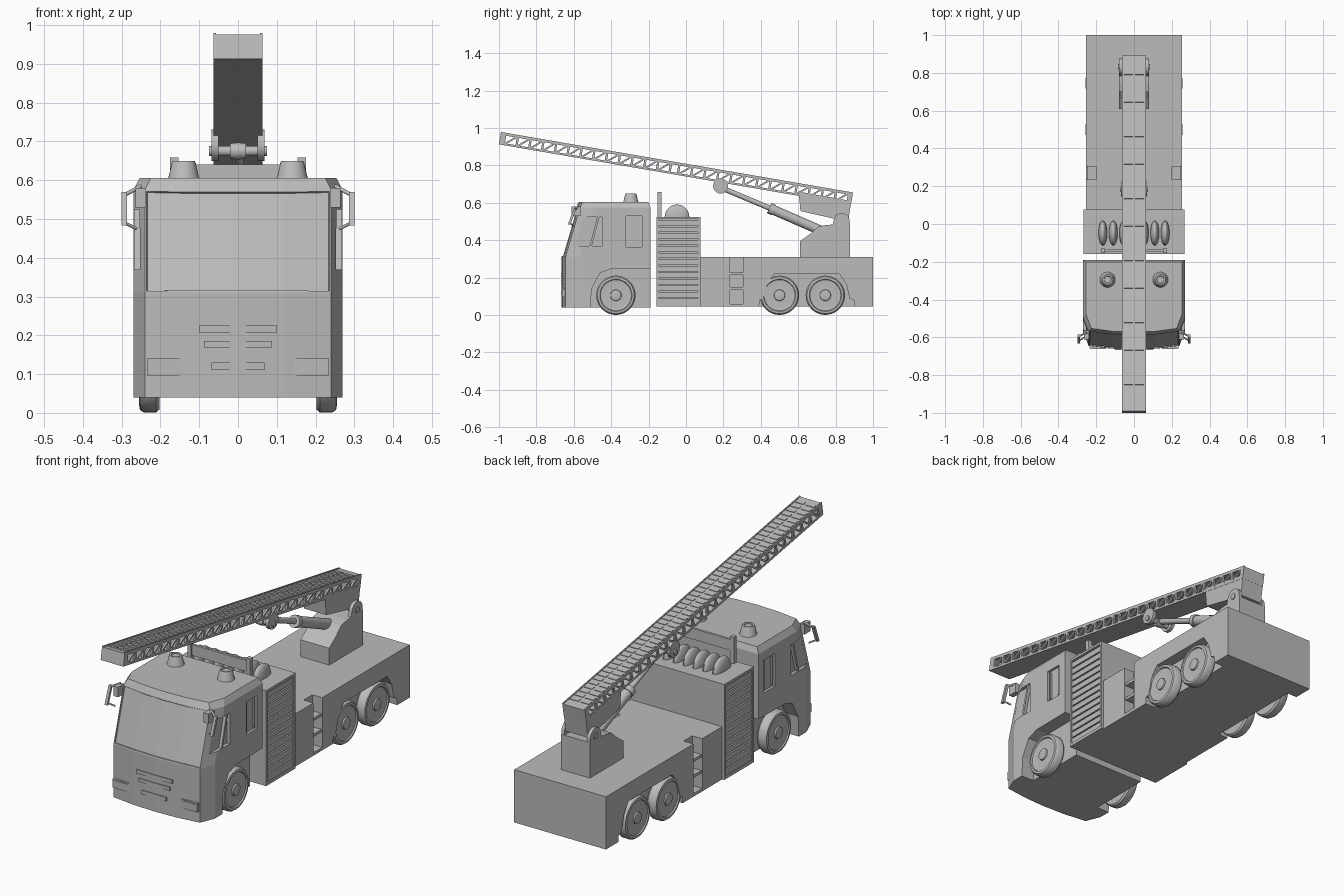
import bpy, bmesh, math
from mathutils import Vector, Matrix

if "Cube" in bpy.data.objects:
    bpy.data.objects.remove(bpy.data.objects["Cube"])

grey = bpy.data.materials.new("light_grey")
grey.diffuse_color = (0.5, 0.5, 0.5, 1)
grey.use_nodes = True
grey.node_tree.nodes["Principled BSDF"].inputs["Base Color"].default_value = grey.diffuse_color


def finish(name, bm, smooth=False):
    bmesh.ops.recalc_face_normals(bm, faces=bm.faces)
    me = bpy.data.meshes.new(name)
    bm.to_mesh(me)
    bm.free()
    me.materials.append(grey)
    if smooth:
        me.shade_smooth()
        me.set_sharp_from_angle(angle=math.radians(35))
    ob = bpy.data.objects.new(name, me)
    bpy.context.collection.objects.link(ob)
    return ob


def boxes(name, items, matrix=None):
    """One object from (x0,x1,y0,y1,z0,z1) boxes."""
    bm = bmesh.new()
    for x0, x1, y0, y1, z0, z1 in items:
        m = Matrix.Translation(((x0 + x1) / 2, (y0 + y1) / 2, (z0 + z1) / 2)) @ \
            Matrix.Diagonal((abs(x1 - x0), y1 - y0, z1 - z0, 1))
        bmesh.ops.create_cube(bm, size=1, matrix=m)
    if matrix:
        bm.transform(matrix)
    return finish(name, bm)


def add_prism(bm, pts, x0, x1):
    """Extrude a (y, z) outline along x."""
    a = [bm.verts.new((x0, y, z)) for y, z in pts]
    b = [bm.verts.new((x1, y, z)) for y, z in pts]
    bm.faces.new(a)
    bm.faces.new(b)
    for i in range(len(pts)):
        j = (i + 1) % len(pts)
        bm.faces.new((a[i], a[j], b[j], b[i]))


def prism(name, pts, x0, x1):
    bm = bmesh.new()
    add_prism(bm, pts, x0, x1)
    return finish(name, bm)


def lathe(name, profile, origin, axis, seg=40):
    """Spin a (radius, height) profile around an axis."""
    bm = bmesh.new()
    rings = []
    for r, h in profile:
        rings.append([bm.verts.new((r * math.cos(2 * math.pi * i / seg),
                                    r * math.sin(2 * math.pi * i / seg), h)) for i in range(seg)])
    for p, q in zip(rings, rings[1:]):
        for i in range(seg):
            j = (i + 1) % seg
            bm.faces.new((p[i], p[j], q[j], q[i]))
    bm.faces.new(rings[0])
    bm.faces.new(rings[-1])
    rot = Vector((0, 0, 1)).rotation_difference(Vector(axis)).to_matrix().to_4x4()
    bm.transform(Matrix.Translation(origin) @ rot)
    return finish(name, bm, True)


def rod(name, p, q, r):
    d = Vector(q) - Vector(p)
    return lathe(name, [(r, 0), (r, d.length)], p, d.normalized(), 24)


def cut(ob, cutters):
    """Subtract the cutters, apply, then remove them."""
    for c in cutters:
        c.hide_render = True
        m = ob.modifiers.new("cut", "BOOLEAN")
        m.operation, m.object, m.solver = "DIFFERENCE", c, "EXACT"
    dg = bpy.context.evaluated_depsgraph_get()
    me = bpy.data.meshes.new_from_object(ob.evaluated_get(dg))
    ob.modifiers.clear()
    ob.data = me
    for c in cutters:
        bpy.data.objects.remove(c)


# Cab: bowed front lofted up to a raked windscreen
plan = [(0, -.665), (.12, -.66), (.24, -.645), (.27, -.57), (.27, -.19)]
plan = plan + [(-x, y) for x, y in reversed(plan[1:])]
bm = bmesh.new()
rings = []
for z, shift, sx, back in [(.04, 0, 1, 0), (.31, 0, 1, 0), (.575, .078, 1, 0), (.605, .092, .94, .012)]:
    rings.append([bm.verts.new((x * sx, y + shift if y < -.3 else y - back, z)) for x, y in plan])
for p, q in zip(rings, rings[1:]):
    for i in range(len(p)):
        j = (i + 1) % len(p)
        bm.faces.new((p[i], p[j], q[j], q[i]))
bm.faces.new(rings[0])
bm.faces.new(rings[-1])
bmesh.ops.recalc_face_normals(bm, faces=bm.faces)
screen = [f for f in bm.faces if f.normal.y < -.8 and .35 < f.calc_center_median().z < .55]
bmesh.ops.inset_region(bm, faces=screen, thickness=.006, depth=0)
bmesh.ops.inset_region(bm, faces=screen, thickness=.002, depth=-.006)
cab = finish("cab", bm)

# Wheel arches and side windows cut into the cab
front_arch = [(-.512, 0), (-.505, .14), (-.46, .225), (-.40, .247), (-.1, .25), (-.1, 0)]
window_a = [(-.595, .37), (-.548, .525), (-.45, .525), (-.45, .37)]
window_b = [(-.32, .365), (-.32, .53), (-.235, .53), (-.235, .365)]
cutters = []
for s in (1, -1):
    cutters += [prism("arch_cutter", front_arch, s * .2, s * .4),
                prism("window_cutter", window_a, s * .253, s * .4),
                prism("window_cutter", window_b, s * .257, s * .4)]
cut(cab, cutters)
for s in (1, -1):
    prism("window_pillar", [(-.515, .37), (-.475, .525), (-.463, .525), (-.503, .37)], s * .25, s * .268)
    boxes("window_post", [(s * .25, s * .264, -.312, -.304, .375, .52),
                          (s * .25, s * .264, -.251, -.243, .375, .52)])

# Front grille slots and headlights
boxes("grille", [(-.1, .1, -.668, -.65, .207, .225), (-.088, .088, -.668, -.65, .168, .185),
                 (-.068, .068, -.668, -.65, .11, .13)])
for s in (1, -1):
    boxes("headlight", [(s * .145, s * .235, -.660, -.64, .096, .14)])
    boxes("headlight_lens", [(s * .151, s * .229, -.662, -.64, .102, .134)])

    # Mirrors on bent arms
    prism("mirror", [(-.632, .483), (-.60, .57), (-.586, .57), (-.618, .483)], s * .286, s * .3)
    boxes("mirror_mount", [(s * .238, s * .264, -.612, -.565, .53, .58)])
    rod("mirror_arm_top", (s * .25, -.575, .585), (s * .292, -.594, .562), .005)
    rod("mirror_arm_low", (s * .262, -.60, .475), (s * .292, -.618, .49), .004)

    # Roof beacons
    lathe("beacon", [(.041, 0), (.038, .008), (.031, .04), (.028, .046), (.02, .046), (.018, .042)],
          (s * .14, -.295, .604), (0, 0, 1), 32)

# Equipment box with roller shutters
locker = boxes("equipment_box", [(-.267, .267, -.158, .077, .045, .525)])
cut(locker, [boxes("shutter_cutter", [(s * .245, s * .4, -.147, .064, .06, .513)]) for s in (1, -1)])
for s in (1, -1):
    bm = bmesh.new()
    n, step = 13, .453 / 13
    for i in range(n):
        z = .06 + i * step
        add_prism(bm, [(-.147, z), (-.147, z + step * .8), (.064, z + step * .8), (.064, z)], s * .243, s * .262)
    finish("shutter_slats", bm)

# Hose reels and light bar on the box
for i in range(-3, 4):
    bm = bmesh.new()
    bmesh.ops.create_uvsphere(bm, u_segments=24, v_segments=14, radius=1,
                              matrix=Matrix.Translation((i * .055, -.048, .525)) @ Matrix.Diagonal((.023, .066, .066, 1)))
    finish("hose_reel", bm, True)
boxes("light_bar", [(-.165, .165, -.146, -.134, .585, .64)])
boxes("light_bar_posts", [(s * .153, s * .175, -.153, -.13, .52, .658) for s in (1, -1)])

# Rear chassis with twin-axle arches and step recess
chassis = boxes("chassis", [(-.255, .255, .07, 1.0, .045, .31)])
rear_arch = [(.388, 0), (.393, .08), (.412, .085), (.437, .175), (.475, .22),
             (.82, .22), (.857, .165), (.875, .09), (.898, .08), (.905, 0)]
cutters = []
for s in (1, -1):
    cutters += [prism("arch_cutter", rear_arch, s * .2, s * .4),
                boxes("step_cutter", [(s * .2, s * .4, .235, .305, .06, .4)])]
cut(chassis, cutters)
for s in (1, -1):
    boxes("steps", [(s * .195, s * .25, .235, .305, z, z + .014) for z in (.135, .215)])

# Wheels
for s in (1, -1):
    for y in (-.375, .5, .745):
        lathe("wheel", [(.08, 0), (.098, 0), (.105, .008), (.105, .04), (.098, .05), (.086, .052), (.083, .046),
                        (.07, .044), (.03, .046), (.028, .053), (.02, .055)],
              (s * .203, y, .106), (s, 0, 0))
        rod("axle_stub", (s * .15, y, .106), (s * .21, y, .106), .03)

# Turret with rounded pivot ears
prism("turret", [(.61, .3), (.61, .395), (.665, .435), (.705, .472), (.75, .482), (.877, .488), (.877, .3)], -.08, .08)
for s in (1, -1):
    arc = [(.832 + .043 * math.cos(a * math.pi / 12), .502 + .043 * math.sin(a * math.pi / 12)) for a in range(13)]
    prism("pivot_ear", arc + [(.78, .47), (.877, .47)], s * .063, s * .08)
rod("pivot_pin", (-.084, .832, .505), (.084, .832, .505), .015)
prism("ladder_bracket", [(.602, .66), (.612, .556), (.785, .517), (.868, .505), (.884, .61)], -.062, .062)

# Ladder: hollow truss box built flat, then tilted
L, W, H = 1.91, .063, .063
tilt = Matrix.Translation((0, -.99, .975)) @ Matrix.Rotation(math.radians(-9.75), 4, "X")
boxes("ladder_decks", [(-W, W, 0, L, -.011, 0), (-W, W, 0, L, -H, -H + .011),
                       (-W, W, 0, .025, -H, 0), (-W, W, L - .02, L, -H, 0)], tilt)
bm = bmesh.new()
cells = 13
for start, end in ((.025, .925), (.97, L - .02)):
    c = (end - start) / cells
    for s in (1, -1):
        for i in range(cells + 1):
            u = start + i * c
            add_prism(bm, [(u - .006, -H + .008), (u - .006, -.008), (u + .006, -.008), (u + .006, -H + .008)],
                      s * (W - .01), s * W)
            if i < cells:
                add_prism(bm, [(u, -H + .008), (u + c - .014, -.008), (u + c, -.008), (u + .014, -H + .008)],
                          s * (W - .01), s * W)
bm.transform(tilt)
finish("ladder_truss", bm)
boxes("ladder_treads", [(s * .006, s * .052, .03 + i * .037, .05 + i * .037, -.004, .003)
                        for i in range(50) for s in (1, -1)], tilt)
boxes("ladder_rims", [(s * .057, s * W, 0, L, -.004, .004) for s in (1, -1)], tilt)

# Hydraulic lift ram
rod("ram_rod", (0, .19, .68), (0, .48, .558), .014)
rod("ram_barrel", (0, .45, .57), (0, .76, .435), .026)
rod("ram_collar", (0, .445, .572), (0, .47, .561), .03)
rod("ram_crossbar", (-.075, .185, .675), (.075, .185, .675), .013)
lathe("ram_eye", [(.02, -.02), (.022, 0), (.02, .02)], (0, .185, .675), (1, 0, 0), 24)
for s in (1, -1):
    rod("ram_lug", (s * .05, .185, .69), (s * .068, .185, .69), .04)
